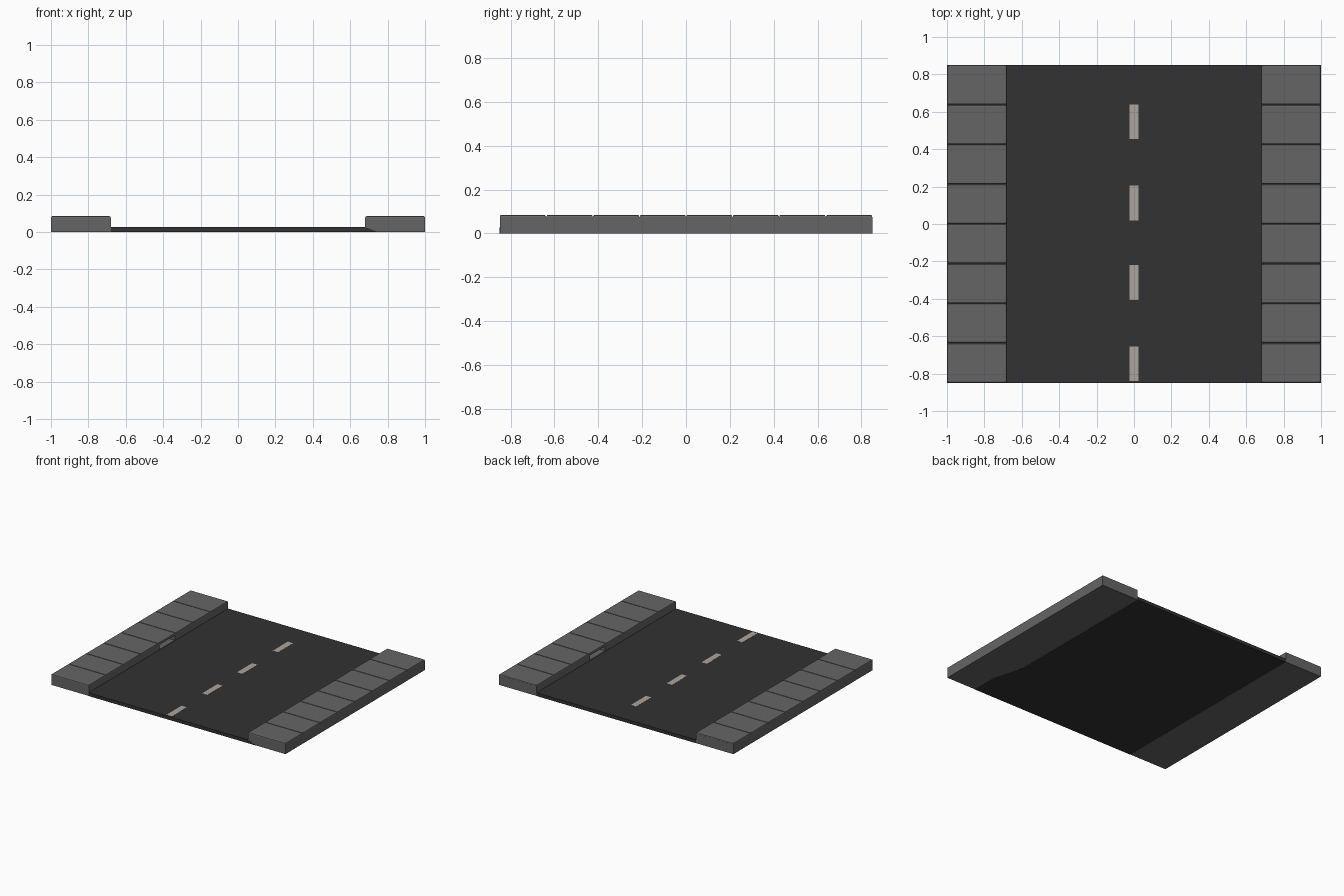
import bpy, bmesh

if "Cube" in bpy.data.objects:
    bpy.data.objects.remove(bpy.data.objects["Cube"])

W, L = 1.0, 0.85           # half width, half length
INNER, ROAD_Z = 0.68, 0.026
BASE_Z, TOP_Z = 0.076, 0.085
N = 8
STEP = 2 * L / N


def material(name, rgb):
    m = bpy.data.materials.new(name)
    m.diffuse_color = (*rgb, 1)
    m.use_nodes = True
    m.node_tree.nodes["Principled BSDF"].inputs["Base Color"].default_value = m.diffuse_color
    return m


ASPHALT = material("asphalt", (0.032, 0.032, 0.032))
CONCRETE = material("concrete", (0.13, 0.13, 0.13))
PAINT = material("paint", (0.42, 0.37, 0.34))


def loft(bm, rings):
    """Skin a list of equally sized point rings and cap both ends."""
    vs = [[bm.verts.new(p) for p in r] for r in rings]
    n = len(vs[0])
    for a, b in zip(vs, vs[1:]):
        for i in range(n):
            bm.faces.new((a[i], a[(i + 1) % n], b[(i + 1) % n], b[i]))
    bm.faces.new(vs[0])
    bm.faces.new(vs[-1])


def rect(x0, x1, y0, y1, z):
    return [(x0, y0, z), (x1, y0, z), (x1, y1, z), (x0, y1, z)]


def box(bm, x0, x1, y0, y1, z0, z1):
    loft(bm, [rect(x0, x1, y0, y1, z0), rect(x0, x1, y0, y1, z1)])


def finish(name, bm, mat, mirror=False):
    bmesh.ops.recalc_face_normals(bm, faces=bm.faces)
    me = bpy.data.meshes.new(name)
    bm.to_mesh(me)
    bm.free()
    me.materials.append(mat)
    ob = bpy.data.objects.new(name, me)
    bpy.context.collection.objects.link(ob)
    if mirror:
        ob.modifiers.new("mirror", "MIRROR").use_mirror_merge = False
    return ob


# Road slab, its underside flaring under the right kerb near the front
bm = bmesh.new()
loft(bm, [[(-INNER, y, 0), (flare, y, 0), (INNER, y, ROAD_Z), (-INNER, y, ROAD_Z)]
          for y, flare in ((-L, 0.75), (-0.64, 0.75), (-0.40, INNER), (L, INNER))])
finish("road", bm, ASPHALT)

# Dashed centre line
bm = bmesh.new()
for y0 in (-0.84, -0.405, 0.02, 0.455):
    box(bm, -0.023, 0.023, y0, y0 + 0.185, ROAD_Z - 0.005, ROAD_Z + 0.001)
finish("lane_dashes", bm, PAINT)

# Sidewalk base with a drain opening cut in the kerb face
bm = bmesh.new()
box(bm, INNER, W, -L + 0.001, L, 0.0008, BASE_Z)
base = finish("sidewalk_base", bm, CONCRETE)
bm = bmesh.new()
box(bm, INNER - 0.05, INNER + 0.06, 0.015, 0.2, 0.03, 0.066)
cutter = finish("drain_cutter", bm, CONCRETE)
cutter.hide_render = True
cut = base.modifiers.new("drain", "BOOLEAN")
cut.operation, cut.object, cut.solver = "DIFFERENCE", cutter, "EXACT"
bpy.context.view_layer.objects.active = base
bpy.ops.object.modifier_apply(modifier="drain")
bpy.data.objects.remove(cutter)
base.modifiers.new("mirror", "MIRROR").use_mirror_merge = False

# Paving slabs with chamfered rims
bm = bmesh.new()
for i in range(N):
    y0, y1 = -L + i * STEP, -L + (i + 1) * STEP
    loft(bm, [rect(INNER + d, W - d, y0 + d + 0.001, y1 - d - 0.001, z)
              for d, z in ((0, BASE_Z), (0.002, TOP_Z - 0.003), (0.007, TOP_Z))])
finish("paving_slabs", bm, CONCRETE, mirror=True)
